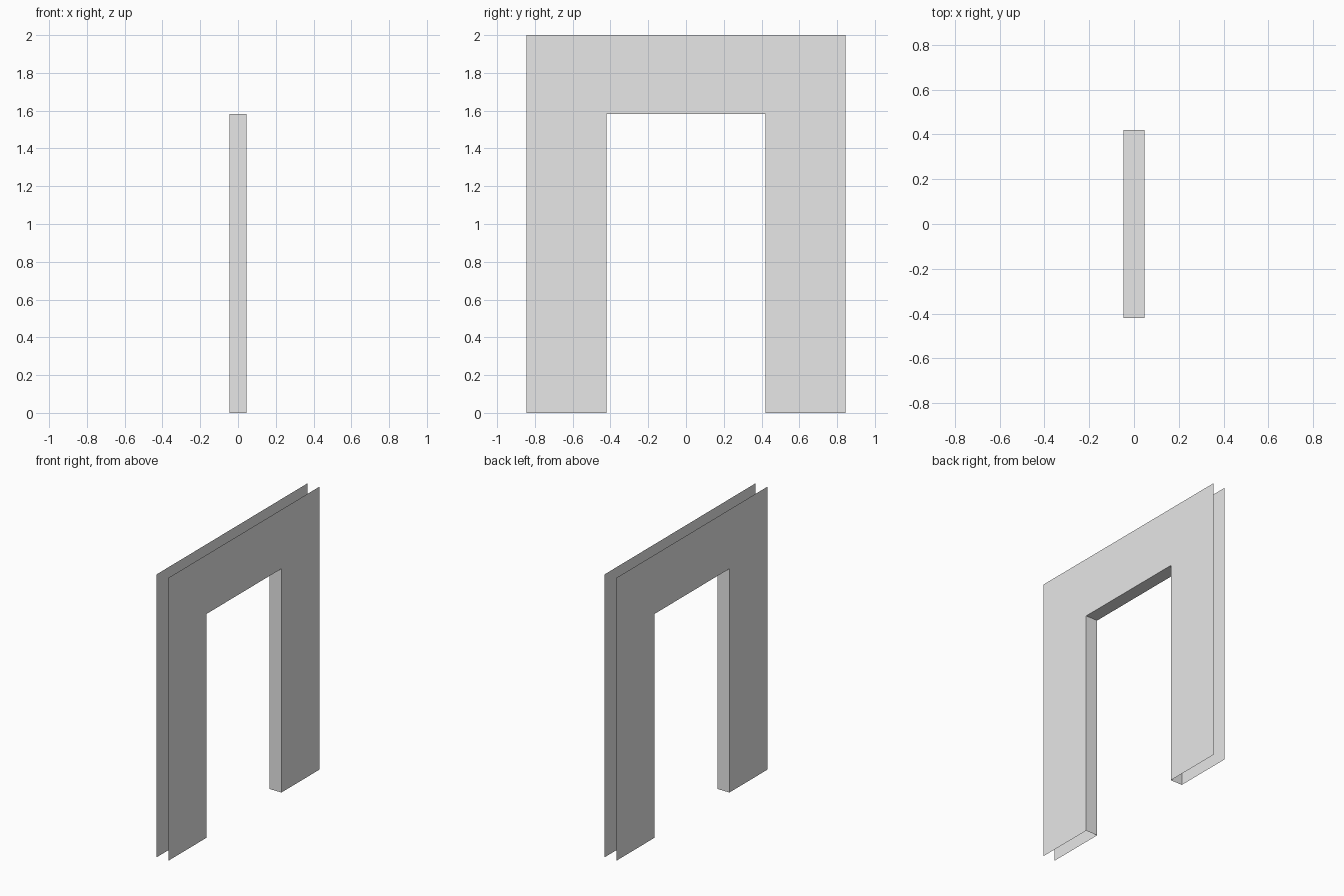
import bpy

# Remove the default cube
cube = bpy.data.objects.get("Cube")
if cube:
    bpy.data.objects.remove(cube, do_unlink=True)

HALF_DEPTH = 0.046
OUTER, INNER = 0.844, 0.42
TOP, LINTEL = 2.0, 1.582

# Single plain grey
grey = bpy.data.materials.new("plain grey")
grey.use_nodes = True
colour = (0.8, 0.8, 0.8, 1)
grey.diffuse_color = colour
grey.node_tree.nodes["Principled BSDF"].inputs["Base Color"].default_value = colour


def add_part(name, verts, faces):
    mesh = bpy.data.meshes.new(name)
    mesh.from_pydata(verts, [], faces)
    mesh.materials.append(grey)
    obj = bpy.data.objects.new(name, mesh)
    bpy.context.collection.objects.link(obj)
    return obj


# Opening outline (up, across, down) and the full arch outline
opening = [(-INNER, 0), (-INNER, LINTEL), (INNER, LINTEL), (INNER, 0)]
arch = opening + [(OUTER, 0), (OUTER, TOP), (-OUTER, TOP), (-OUTER, 0)]

# Thin sheets on both sides, facing outward
for name, side in (("left_casing", 1), ("right_casing", -1)):
    outline = arch if side > 0 else arch[::-1]
    add_part(name, [(side * HALF_DEPTH, y, z) for y, z in outline],
             [range(len(arch))])

# Jambs and lintel lining the opening, facing inward; outer edges stay open
lining = [(x, y, z) for y, z in opening for x in (-HALF_DEPTH, HALF_DEPTH)]
add_part("opening_lining", lining,
         [(2 * i, 2 * i + 1, 2 * i + 3, 2 * i + 2) for i in range(3)])
